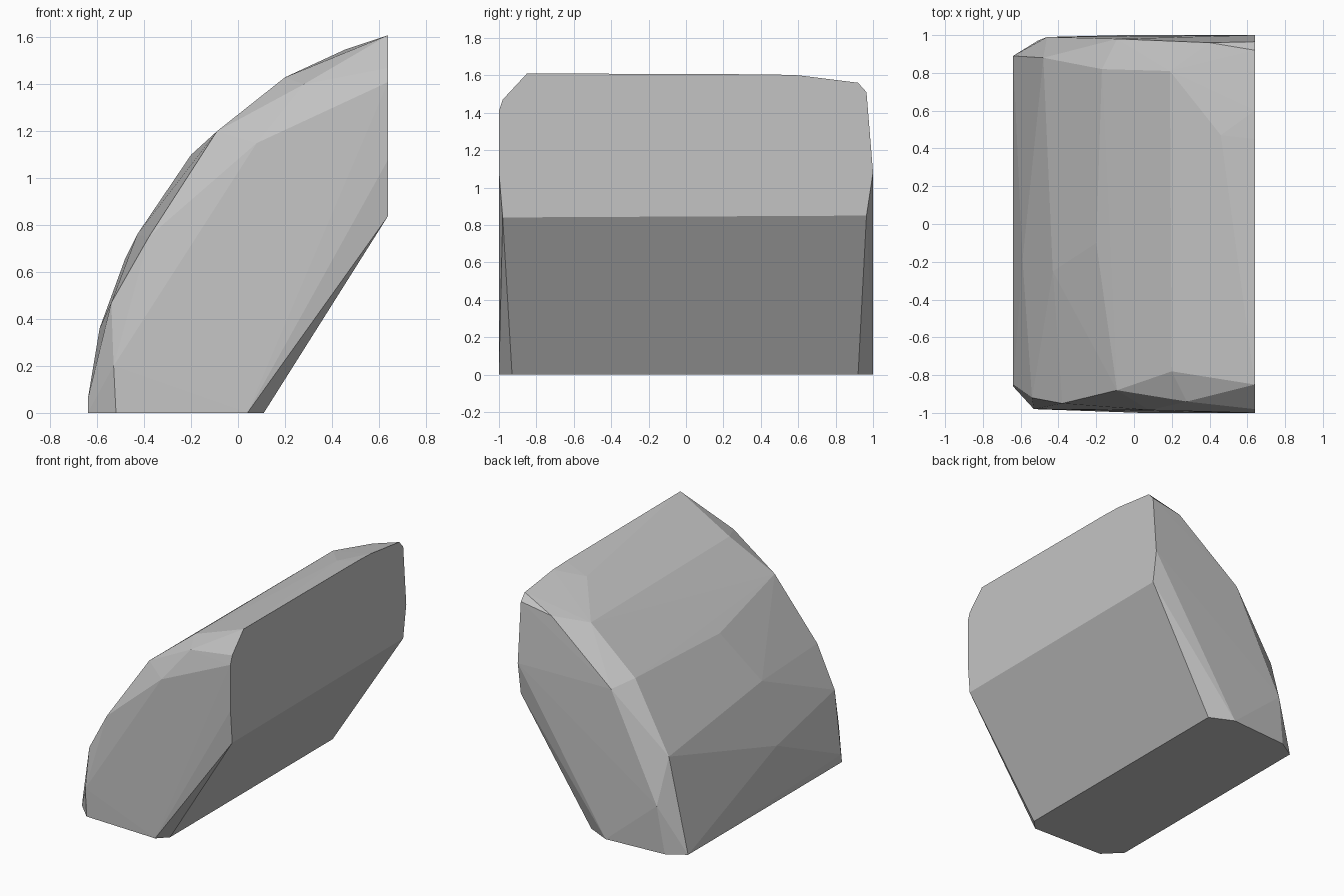
import bpy
import bmesh
from mathutils import Vector

# Remove the default cube
default_cube = bpy.data.objects.get("Cube")
if default_cube:
    bpy.data.objects.remove(default_cube, do_unlink=True)


def flat_material(name, value):
    """One plain grey material, identical in viewport and render."""
    material = bpy.data.materials.new(name)
    material.use_nodes = True
    colour = (value, value, value, 1.0)
    material.diffuse_color = colour
    shader = next(n for n in material.node_tree.nodes if n.type == "BSDF_PRINCIPLED")
    shader.inputs["Base Color"].default_value = colour
    shader.inputs["Roughness"].default_value = 0.8
    return material


def faceted_solid(name, outlines, material):
    """Wrap a tight faceted skin around a group of chiselled outlines."""
    bm = bmesh.new()
    for outline in outlines:
        for point in outline:
            bm.verts.new(Vector(point))
    hull = bmesh.ops.convex_hull(bm, input=bm.verts[:])
    # Drop points that the skin passes over
    spare = {g for g in hull["geom_interior"] + hull["geom_unused"]
             if isinstance(g, bmesh.types.BMVert) and g.is_valid}
    bmesh.ops.delete(bm, geom=list(spare), context="VERTS")
    # Merge triangles that lie in one plane, such as the base and the cut end
    bmesh.ops.dissolve_limit(bm, angle_limit=0.01, verts=bm.verts[:], edges=bm.edges[:])
    bmesh.ops.recalc_face_normals(bm, faces=bm.faces[:])
    mesh = bpy.data.meshes.new(name)
    bm.to_mesh(mesh)
    bm.free()
    mesh.materials.append(material)
    solid = bpy.data.objects.new(name, mesh)
    bpy.context.collection.objects.link(solid)
    return solid


# The straight cut end lies in one vertical plane; its outline is (y, z)
end_x = 0.64
cut_end = [(end_x, y, z) for y, z in (
    (-.98, .84), (-1, 1.08), (-1, 1.41), (-.98, 1.47), (-.85, 1.61),
    (.45, 1.605), (.6, 1.6), (.92, 1.56), (.965, 1.51), (1, 1.08), (.965, .85))]

# The flat base stands on the ground; its outline is (x, y)
base = [(x, y, 0) for x, y in (
    (.11, -.93), (.04, -1), (-.52, -.98), (-.64, -.86),
    (-.64, .89), (-.51, .97), (-.06, 1), (.11, .92))]

# Rounded crown, climbing from the base to the cut end
crown = [(-.64, -.85, .06), (-.59, -.19, .36), (-.43, -.25, .76),
         (-.2, -.1, 1.1), (.2, -.78, 1.43), (.46, .47, 1.55)]

# Worn edge between the crown and the front side
front_edge = [(-.54, -.92, .47), (-.38, -.95, .75),
              (-.09, -.88, 1.2), (.28, -.94, 1.4)]
front_side = [(-.53, -.98, .2), (.08, -.985, 1.15)]

# Chamfer between the crown and the back side, as two lines of corners
back_edge = [(-.48, .88, .66), (-.17, .82, 1.12), (.19, .81, 1.42)]
back_side = [(-.46, .99, .34), (-.09, .98, 1.08), (.4, .96, 1.47)]

stone = flat_material("stone grey", 0.55)
faceted_solid("stone_block",
              [cut_end, base, crown, front_edge, front_side, back_edge, back_side],
              stone)
